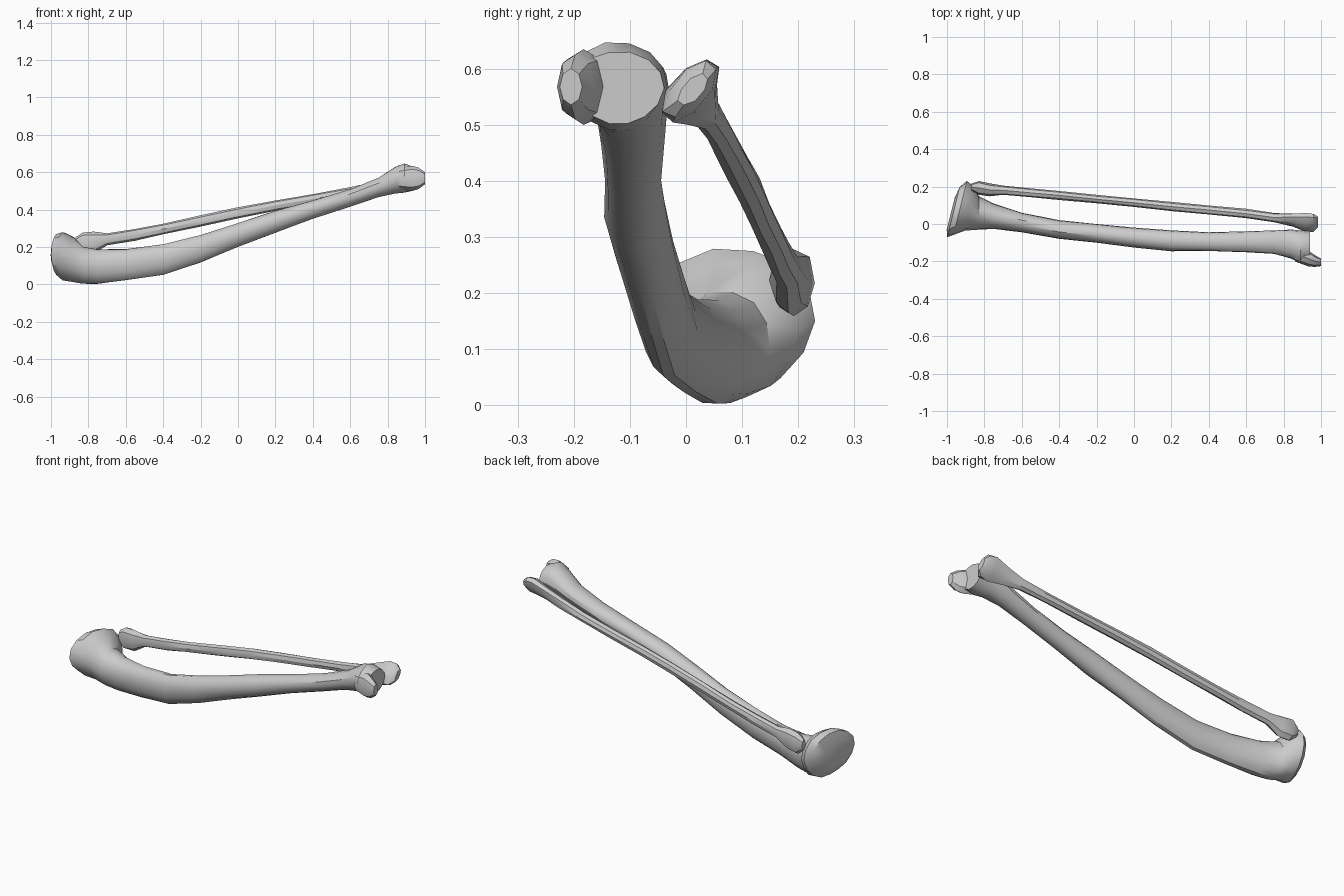
import bpy
import bmesh
import math
import random

random.seed(4)

default_cube = bpy.data.objects.get("Cube")
if default_cube:
    bpy.data.objects.remove(default_cube, do_unlink=True)

# One plain grey for all the bone surfaces
bone_grey = bpy.data.materials.new("bone_grey")
bone_grey.use_nodes = True
colour = (0.6, 0.6, 0.6, 1)
bone_grey.diffuse_color = colour
bone_grey.node_tree.nodes["Principled BSDF"].inputs["Base Color"].default_value = colour


def loft(name, sections, sides=12, egg=0.0, rough=0.0):
    """Skin a bone through cross-sections: x, y low, y high, z low, z high, slant, lean.

    slant tips the section along x as y grows; lean pushes its top towards +y.
    egg narrows the lower side into a crest; rough gives an uneven surface."""
    bm = bmesh.new()
    rings = []
    for x, y_low, y_high, z_low, z_high, *extra in sections:
        slant, lean = extra if extra else (0, 0)
        y_mid, z_mid = (y_low + y_high) / 2, (z_low + z_high) / 2
        y_rad, z_rad = (y_high - y_low) / 2, (z_high - z_low) / 2
        ring = []
        for i in range(sides):
            angle = math.tau * i / sides
            up, across = math.sin(angle), math.cos(angle)
            wobble = 1 + random.uniform(-rough, rough)
            # lean keeps the overall width by thinning the section
            dy = y_rad * (across * math.sqrt(1 - lean * lean) * (1 + egg * up) + lean * up)
            dy *= wobble
            dz = z_rad * up * wobble
            ring.append(bm.verts.new((x + slant * dy, y_mid + dy, z_mid + dz)))
        rings.append(ring)
    for ring, following in zip(rings, rings[1:]):
        for i in range(sides):
            j = (i + 1) % sides
            bm.faces.new((ring[i], ring[j], following[j], following[i]))
    for end in (rings[0], rings[-1]):
        bm.faces.new(end)
    bmesh.ops.recalc_face_normals(bm, faces=bm.faces)

    mesh = bpy.data.meshes.new(name)
    bm.to_mesh(mesh)
    bm.free()
    mesh.materials.append(bone_grey)
    bone = bpy.data.objects.new(name, mesh)
    bpy.context.collection.objects.link(bone)
    bpy.ops.object.select_all(action="DESELECT")
    bone.select_set(True)
    bpy.context.view_layer.objects.active = bone
    bpy.ops.object.shade_smooth_by_angle(angle=math.radians(32))
    return bone


# Thick shin bone: wide slanted knee end, bowed shaft, flared ankle end
loft("shin_bone", [
    (-.98, -.03, .14, .09, .22, .25, 0),
    (-.965, -.07, .2, .05, .27, .25, 0),
    (-.93, -.06, .23, .02, .28, .25, 0),
    (-.88, -.035, .2, .01, .255, .2, 0),
    (-.83, -.03, .15, 0, .205),
    (-.75, -.025, .11, 0, .19),
    (-.6, -.045, .06, .02, .19),
    (-.4, -.08, .02, .05, .215),
    (-.2, -.1, 0, .115, .265),
    (0, -.125, -.02, .2, .33),
    (.2, -.145, -.035, .275, .395),
    (.4, -.145, -.045, .35, .45),
    (.6, -.15, -.04, .415, .51),
    (.75, -.16, -.035, .465, .57),
    (.84, -.185, -.03, .485, .63),
    (.89, -.21, -.035, .49, .647),
    (.94, -.2, -.04, .5, .63),
], sides=14, egg=.1, rough=.02)

# Bony knob standing out past the inner side of the ankle end
loft("inner_ankle_knob", [
    (.86, -.2, -.12, .51, .62),
    (.93, -.225, -.14, .5, .635),
    (.965, -.23, -.165, .51, .625),
    (1, -.225, -.185, .535, .6),
], sides=8, rough=.02)

# Thin calf bone: knobby upper end, slender shaft, leaning ankle end
loft("calf_bone", [
    (-.87, .18, .215, .19, .25),
    (-.83, .155, .23, .155, .28),
    (-.77, .15, .215, .165, .28),
    (-.7, .155, .205, .21, .272),
    (-.55, .143, .19, .235, .297),
    (-.4, .13, .177, .268, .325),
    (-.2, .11, .155, .31, .37),
    (0, .09, .137, .355, .412),
    (.2, .068, .118, .395, .45),
    (.4, .05, .1, .43, .483),
    (.6, .03, .08, .465, .52),
    (.75, .01, .06, .493, .553),
    (.85, -.015, .055, .5, .59, 0, .5),
    (.92, -.045, .06, .503, .62, 0, .6),
    (.96, -.04, .055, .51, .615, 0, .6),
    (.985, -.015, .04, .535, .59, 0, .6),
], sides=8, rough=.07)
